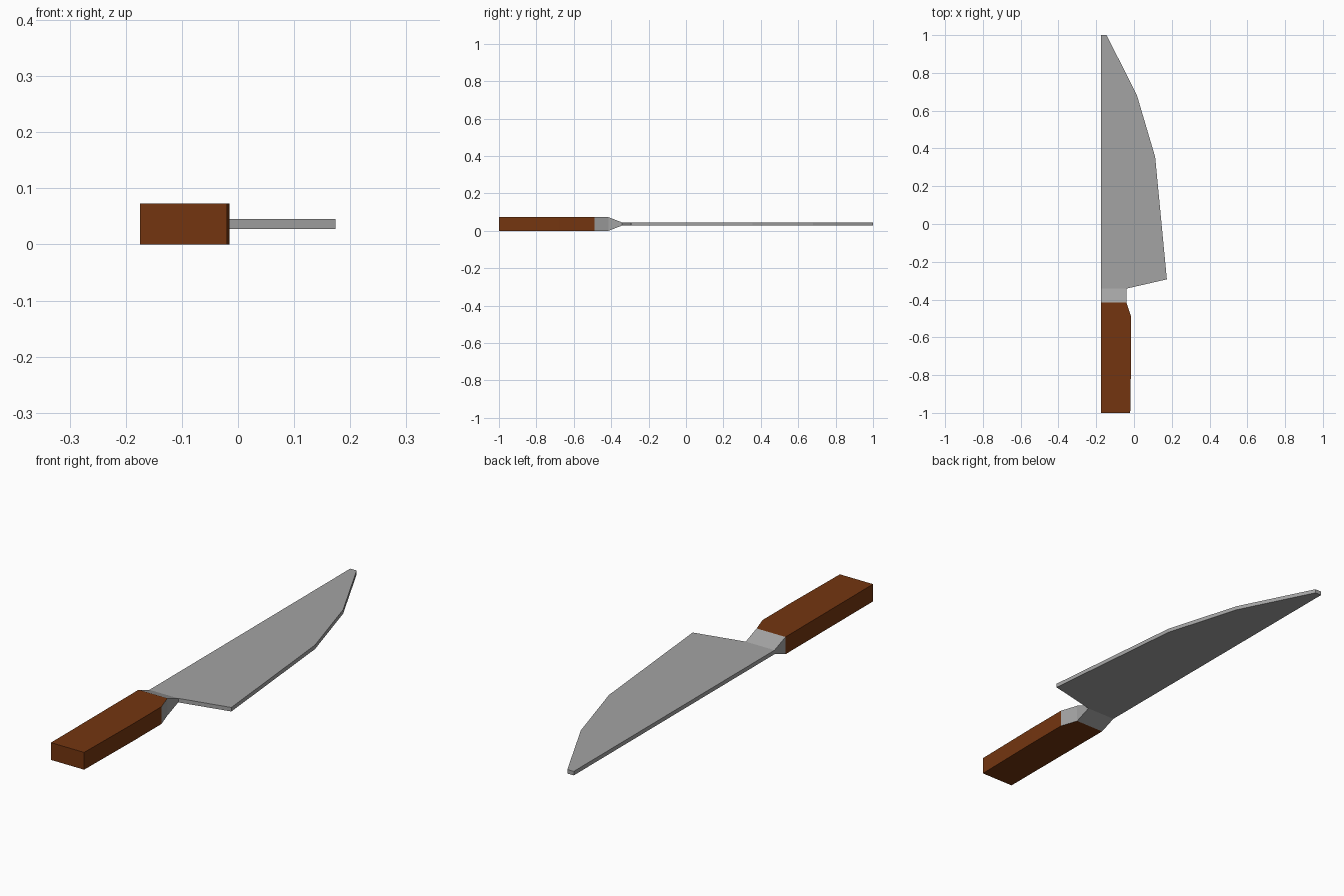
import bpy, bmesh

if "Cube" in bpy.data.objects:
    bpy.data.objects.remove(bpy.data.objects["Cube"])


def material(name, rgb):
    m = bpy.data.materials.new(name)
    m.diffuse_color = (*rgb, 1)
    m.use_nodes = True
    m.node_tree.nodes["Principled BSDF"].inputs["Base Color"].default_value = m.diffuse_color
    return m


wood = material("brown wood", (0.175, 0.036, 0.005))
steel = material("grey steel", (0.37, 0.37, 0.37))


def loft(name, bottom, top, mats, rule=None):
    """Closed solid between two matching outlines."""
    bm = bmesh.new()
    a = [bm.verts.new(p) for p in bottom]
    b = [bm.verts.new(p) for p in top]
    n = len(a)
    bm.faces.new(a[::-1])
    bm.faces.new(b)
    for i in range(n):
        j = (i + 1) % n
        bm.faces.new((a[i], a[j], b[j], b[i]))
    bmesh.ops.recalc_face_normals(bm, faces=bm.faces)
    if rule:
        for f in bm.faces:
            f.material_index = rule(f)
    me = bpy.data.meshes.new(name)
    bm.to_mesh(me)
    bm.free()
    for m in mats:
        me.materials.append(m)
    ob = bpy.data.objects.new(name, me)
    bpy.context.collection.objects.link(ob)
    return ob


def plate(name, outline, z0, z1, mats, rule=None):
    return loft(name, [(x, y, z0) for x, y in outline],
                [(x, y, z1) for x, y in outline], mats, rule)


SPINE, NECK = -0.175, -0.04      # x of the straight back and of the neck
Y0, Y1 = -0.415, -0.342          # bolster start and end
H, B0, B1 = 0.073, 0.028, 0.045  # handle height, blade underside and top

# Handle: slanted front corner is steel
plate("handle",
      [(SPINE, -1), (-0.02, -1), (-0.015, -0.68), (-0.015, -0.49),
       (NECK, Y0), (SPINE, Y0)], 0, H, [wood, steel],
      lambda f: int(abs(f.normal.z) < 0.5 and f.calc_center_median().y > -0.49))

# Bolster: tapers from handle height to blade thickness
loft("bolster",
     [(SPINE, Y0, 0), (NECK, Y0, 0), (NECK, Y0, H), (SPINE, Y0, H)],
     [(SPINE, Y1, B0), (NECK, Y1, B0), (NECK, Y1, B1), (SPINE, Y1, B1)], [steel])

# Blade
plate("blade",
      [(SPINE, Y1), (NECK, Y1), (0.174, -0.293), (0.112, 0.355),
       (0.016, 0.68), (-0.145, 1), (SPINE, 1)], B0, B1, [steel])
